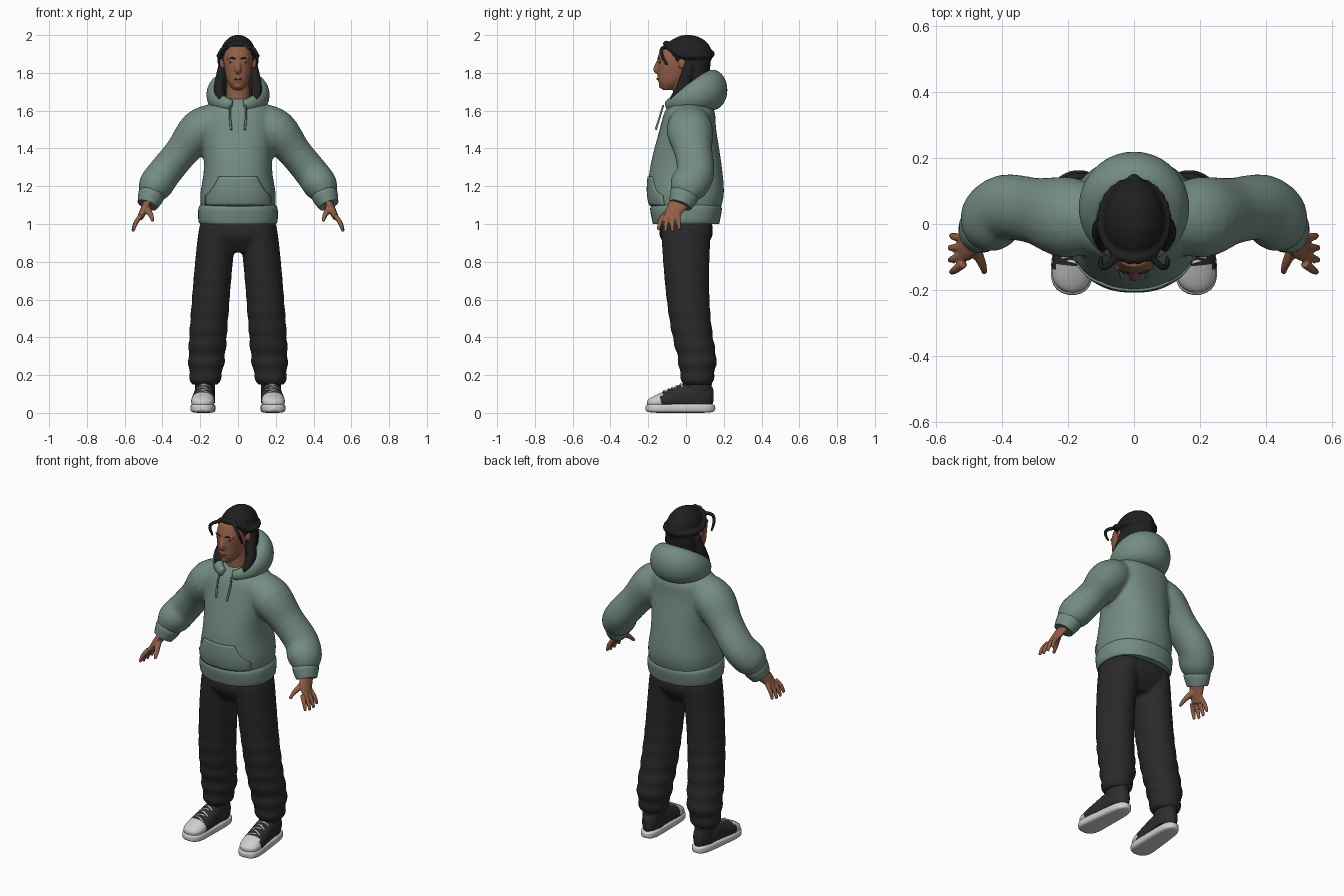
import bpy, bmesh, math
from mathutils import Vector, Matrix

cube = bpy.data.objects.get("Cube")
if cube:
    bpy.data.objects.remove(cube, do_unlink=True)


def material(name, *rgb):
    mat = bpy.data.materials.new(name)
    mat.use_nodes = True
    mat.diffuse_color = (*rgb, 1)
    mat.node_tree.nodes["Principled BSDF"].inputs["Base Color"].default_value = (*rgb, 1)
    return mat


GREEN = material("sage fabric", .175, .265, .225)
BLACK = material("black fabric", .022, .022, .023)
HAIR = material("dark hair", .014, .014, .015)
SKIN = material("brown skin", .29, .115, .065)
LIP = material("lip", .2, .075, .05)
CANVAS = material("black canvas", .026, .026, .028)
WHITE = material("white rubber", .62, .62, .61)
FRONT_BACK, UP = Vector((0, 1, 0)), Vector((0, 0, 1))


def spline(points, steps):
    """Smooth curve through tuples of numbers."""
    result = []
    last = len(points) - 1
    for i in range(last):
        around = [points[min(max(i + k, 0), last)] for k in (-1, 0, 1, 2)]
        for step in range(steps):
            t = step / steps
            result.append([b + t / 2 * (c - a + t * (2 * a - 5 * b + 4 * c - d + t * (3 * (b - c) + d - a)))
                           for a, b, c, d in zip(*around)])
    return result + [list(points[last])]


def loft(bm, sections, ref, power=2, flat=False, sides=28):
    """Skin over sections of (x, y, z, radius across, radius along ref)."""
    centres = [Vector(section[:3]) for section in sections]
    rings = []
    for i, (centre, section) in enumerate(zip(centres, sections)):
        path = centres[min(i + 1, len(centres) - 1)] - centres[max(i - 1, 0)]
        tangent = UP if flat else path.normalized()
        across = tangent.cross(ref).normalized()
        along = across.cross(tangent)
        ring = []
        for j in range(sides):
            angle = math.tau * j / sides
            offset = Vector()
            for axis, radius, wave in zip((across, along), section[3:], (math.cos(angle), math.sin(angle))):
                offset += axis * max(radius, .002) * math.copysign(abs(wave) ** (2 / power), wave)
            ring.append(bm.verts.new(centre + offset))
        rings.append(ring)
    for low, high in zip(rings, rings[1:]):
        for j in range(sides):
            bm.faces.new((low[j - 1], low[j], high[j], high[j - 1]))
    bm.faces.new(rings[0])
    bm.faces.new(rings[-1])


def column(bm, sections, power=2):
    """Upright body of level rings (y, z, half width, half depth)."""
    loft(bm, spline([(0, *section) for section in sections], 4), FRONT_BACK, power, True, 44)


def strand(bm, points, side=1, squash=1, ref=FRONT_BACK):
    """Soft tube through (x, y, z, radius)."""
    loft(bm, [(x * side, y, z, r, r * squash) for x, y, z, r in spline(points, 4)], ref, sides=18)


def blob(bm, centre, radii):
    place = Matrix.Translation(centre) @ Matrix.Diagonal((*radii, 1))
    bmesh.ops.create_icosphere(bm, subdivisions=3, radius=1, matrix=place)


def finish(name, bm, *mats, voxel=0, mirror=False, soften=2):
    bmesh.ops.recalc_face_normals(bm, faces=bm.faces)
    mesh = bpy.data.meshes.new(name)
    bm.to_mesh(mesh)
    bm.free()
    for mat in mats:
        mesh.materials.append(mat)
    mesh.shade_smooth()
    mesh.set_sharp_from_angle(angle=math.radians(45))
    obj = bpy.data.objects.new(name, mesh)
    bpy.context.scene.collection.objects.link(obj)
    if mirror:
        obj.modifiers.new("Mirror", "MIRROR")
    if voxel:
        fuse = obj.modifiers.new("Fuse", "REMESH")
        fuse.mode, fuse.voxel_size, fuse.use_smooth_shade = "VOXEL", voxel, True
        smooth = obj.modifiers.new("Soften", "SMOOTH")
        smooth.factor, smooth.iterations = .5, soften
    return obj


# Hoodie body and sleeves, fused
bm = bmesh.new()
column(bm, [(0, 1.05, .19, .17), (0, 1.15, .2, .2), (0, 1.3, .18, .19), (.01, 1.5, .19, .15),
            (.02, 1.6, .18, .13), (.02, 1.67, .08, .08)], power=2.3)
for side in (1, -1):
    strand(bm, [(.1, .02, 1.57, .08), (.2, .02, 1.5, .11), (.3, .04, 1.38, .09), (.39, .05, 1.27, .09),
                (.44, .01, 1.2, .09), (.47, -.02, 1.15, .06)], side, squash=1.12)
body = finish("hoodie_body", bm, GREEN, voxel=.011, soften=5)

# Ribbed hem and cuffs
bm = bmesh.new()
column(bm, [(0, 1, .2, .175), (0, 1.02, .21, .18), (0, 1.08, .21, .19), (0, 1.1, .2, .18)], power=2.3)
finish("hoodie_hem", bm, GREEN)
bm = bmesh.new()
strand(bm, [(.45, 0, 1.18, .06), (.46, -.01, 1.15, .07), (.48, -.03, 1.1, .055)], squash=1.12)
finish("sleeve_cuff", bm, GREEN, mirror=True)

# Front pocket laid onto the body, narrowing upward
bm = bmesh.new()
rows = []
for i in range(13):
    width = .17 - .07 * (max(i - 4, 0) / 8) ** .7
    rows.append([bm.verts.new((width * j / 10, -.3, 1.1 + i / 80)) for j in range(-10, 11)])
for low, high in zip(rows, rows[1:]):
    for j in range(1, len(low)):
        bm.faces.new((low[j - 1], low[j], high[j], high[j - 1]))
pocket = finish("front_pocket", bm, GREEN)
wrap = pocket.modifiers.new("Wrap", "SHRINKWRAP")
wrap.target, wrap.wrap_method, wrap.offset = body, "PROJECT", .003
wrap.use_project_y = wrap.use_positive_direction = True
thick = pocket.modifiers.new("Thickness", "SOLIDIFY")
thick.thickness, thick.offset = .009, 0

# Hood: a loop round the neck, swelling toward the back
bm = bmesh.new()
sections = []
for degrees in range(15, 350, 10):
    angle = math.radians(degrees)
    swell = (1 - math.cos(angle)) / 2
    radius = .02 + .06 * swell
    sections.append((.115 * math.sin(angle), .02 - .12 * math.cos(angle), 1.63 + .08 * swell,
                     radius, radius * 1.35))
loft(bm, sections, UP)
finish("hood", bm, GREEN, voxel=.009, soften=4)

# Drawstrings
bm = bmesh.new()
strand(bm, [(.04, -.12, 1.63, .005), (.043, -.135, 1.58, .005), (.036, -.16, 1.5, .006)])
finish("drawstring", bm, GREEN, mirror=True)

# Trousers: hips and loose legs with folds above the ankle
bm = bmesh.new()
column(bm, [(0, 1.04, .18, .13), (0, .94, .19, .14), (0, .85, .09, .08)], power=2.4)
for side in (1, -1):
    sections = []
    for i in range(41):
        t = i / 40
        radius = .1 - .03 * t ** 12 + .006 * t * t * math.sin(60 * t)
        sections.append((side * (.1 + .075 * t ** .7), .06 * min(1, 1.2 * t) ** 3, 1 - .85 * t,
                         radius, radius + .005 + .03 * (1 - t) ** 2))
    loft(bm, sections, FRONT_BACK, flat=True)
finish("trousers", bm, BLACK, voxel=.01, soften=3)


def shoe_shape(bm, slim, floor, toe, rise, power):
    """Foot shape from toe to heel, rounded at both ends."""
    sections = []
    for i in range(25):
        along = -math.cos(math.pi * i / 24)
        rounding = math.sqrt(max(0, 1 - along ** 6))
        top = toe + rise * min(1, (1 + along) / 1.2)
        sections.append((.18 - .012 * along, -.03 + .185 * slim * along, (floor + top) / 2,
                         (.06 - .01 * along) * rounding * slim, (top - floor) / 2 * rounding ** .5))
    loft(bm, sections, UP, power)


# Shoes: sole, upper with rubber toe cap, ankle, laces
bm = bmesh.new()
shoe_shape(bm, 1, 0, .05, 0, power=4)
finish("shoe_sole", bm, WHITE, mirror=True)
bm = bmesh.new()
shoe_shape(bm, .95, .02, .075, .085, power=2.2)
for face in bm.faces:
    face.material_index = int(face.calc_center_median().y < -.13)
finish("shoe_upper", bm, CANVAS, WHITE, mirror=True)
bm = bmesh.new()
strand(bm, [(.172, .06, .05, .05), (.175, .06, .19, .055)], squash=1.45)
finish("shoe_ankle", bm, CANVAS, mirror=True)
bm = bmesh.new()
for i in range(5):
    y, tilt = -.115 + .022 * i, .009 * (-1) ** i
    z = .16 + .4 * y
    strand(bm, [(.147, y - tilt, z - .016, .005), (.182, y, z + .003, .005),
                (.217, y + tilt, z - .016, .005)], ref=UP)
finish("shoe_laces", bm, WHITE, mirror=True)

# Head, neck, nose and ears
bm = bmesh.new()
blob(bm, (0, -.02, 1.88), (.08, .12, .1))
column(bm, [(-.1, 1.71, .025, .025), (-.08, 1.75, .055, .065), (-.06, 1.81, .07, .09),
            (-.05, 1.88, .077, .1), (-.04, 1.94, .065, .09)], power=2.2)
column(bm, [(0, 1.6, .07, .065), (-.01, 1.78, .055, .06)])
strand(bm, [(0, -.14, 1.87, .01), (0, -.157, 1.82, .017), (0, -.148, 1.8, .01)])
blob(bm, (0, -.14, 1.77), (.023, .014, .014))
blob(bm, (0, -.13, 1.73), (.02, .014, .013))
for side in (1, -1):
    blob(bm, (.084 * side, -.02, 1.85), (.013, .02, .03))
    blob(bm, (.034 * side, -.13, 1.877), (.026, .014, .008))
finish("head", bm, SKIN, voxel=.005, soften=3)

# Eyes, brows and mouth
bm = bmesh.new()
blob(bm, (.034, -.137, 1.856), (.014, .006, .004))
strand(bm, [(.014, -.147, 1.874, .004), (.034, -.144, 1.88, .004), (.056, -.13, 1.877, .002)], ref=UP)
finish("eye_and_brow", bm, HAIR, mirror=True)
bm = bmesh.new()
blob(bm, (0, -.149, 1.768), (.022, .008, .006))
finish("mouth", bm, LIP)

# Hair: cap, back fall, twisted band, front locks and loose strands
bm = bmesh.new()
blob(bm, (0, .01, 1.895), (.094, .13, .107))
blob(bm, (0, .13, 1.9), (.022, .022, .022))
column(bm, [(.05, 1.9, .085, .08), (.05, 1.8, .09, .075), (.03, 1.66, .1, .06)])
for i in range(48):
    angle = math.tau * i / 48
    forward = math.cos(angle)
    size = .015 + .003 * (i % 2)
    blob(bm, (.097 * math.sin(angle), .01 - .115 * forward, 1.89 + .065 * max(0, forward) ** 2), (size, size, size))
for side in (1, -1):
    strand(bm, [(.08, .02, 1.85, .022), (.1, -.02, 1.72, .028), (.09, -.06, 1.66, .022),
                (.08, -.08, 1.63, .01)], side, squash=1.2)
    strand(bm, [(.05, -.1, 1.94, .011), (.085, -.13, 1.925, .01), (.1, -.125, 1.89, .009),
                (.1, -.1, 1.84, .007)], side)
finish("hair", bm, HAIR, voxel=.006)

# Hands: palm, four spread fingers and thumb
bm = bmesh.new()
strand(bm, [(.47, -.02, 1.13, .025), (.5, -.065, 1.07, .02), (.52, -.08, 1.03, .016)], squash=2.2)
for i in range(4):
    y, reach = -.12 + .026 * i, 1 - .1 * abs(i - 1.5)
    strand(bm, [(.515, y, 1.045, .013), (.515 + .03 * reach, y - .018 + .007 * i, 1.045 - .045 * reach, .012),
                (.515 + .045 * reach, y - .026 + .011 * i, 1.045 - .09 * reach, .008)])
strand(bm, [(.488, -.06, 1.09, .02), (.46, -.12, 1.045, .013), (.452, -.148, 1.015, .008)])
finish("hand", bm, SKIN, voxel=.005, mirror=True, soften=1)
